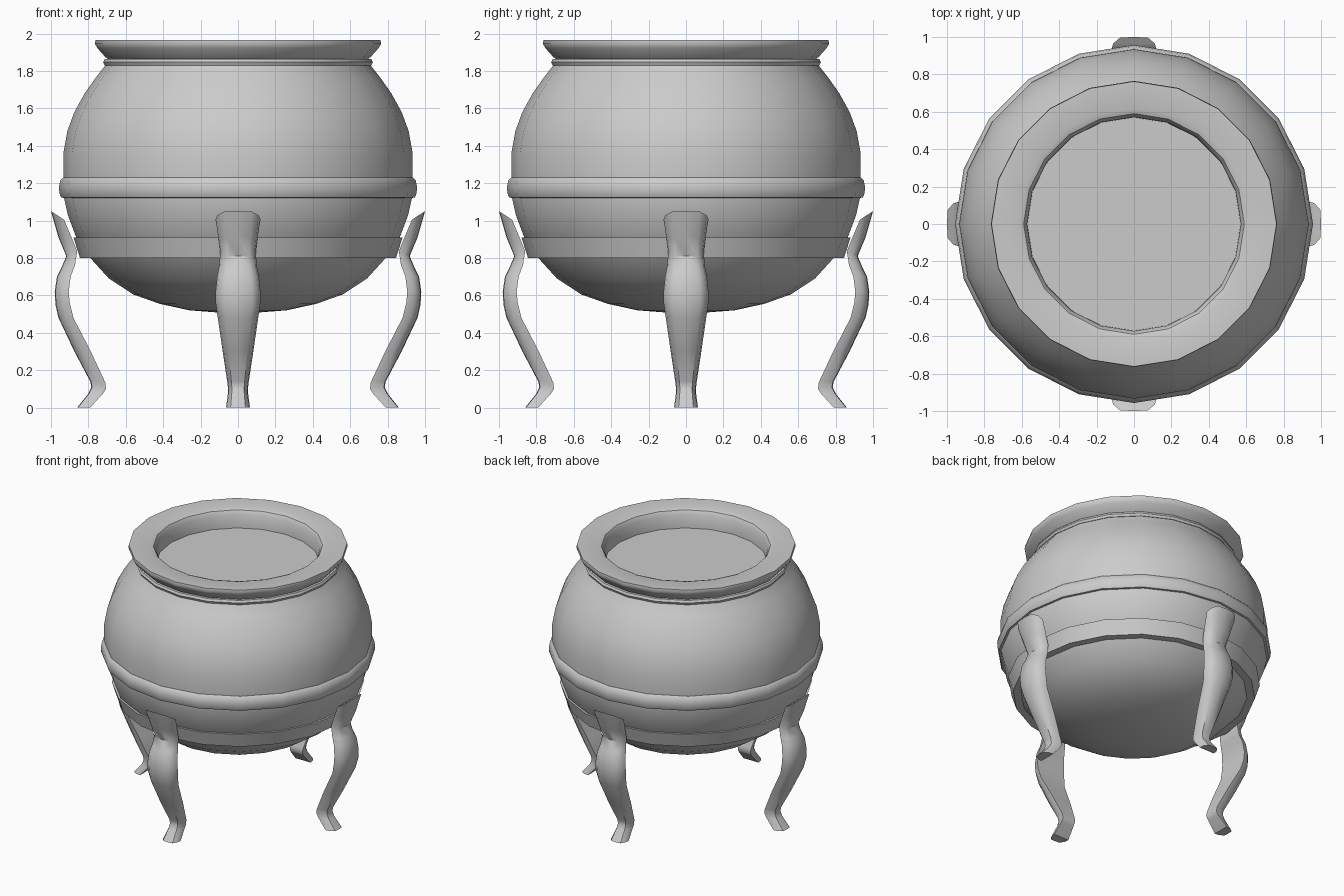
import bpy, bmesh
from math import cos, sin, pi, radians

if "Cube" in bpy.data.objects:
    bpy.data.objects.remove(bpy.data.objects["Cube"])

SEG = 20


def finish(name, bm, angle=38):
    bmesh.ops.remove_doubles(bm, verts=bm.verts, dist=1e-5)
    bmesh.ops.recalc_face_normals(bm, faces=bm.faces)
    me = bpy.data.meshes.new(name)
    bm.to_mesh(me)
    bm.free()
    ob = bpy.data.objects.new(name, me)
    bpy.context.collection.objects.link(ob)
    bpy.ops.object.select_all(action='DESELECT')
    ob.select_set(True)
    bpy.context.view_layer.objects.active = ob
    bpy.ops.object.shade_smooth_by_angle(angle=radians(angle))
    return ob


def lathe(name, profile, closed=False):
    """Spin an (r, z) profile round the z axis."""
    bm = bmesh.new()
    rings = []
    for r, z in profile:
        if r == 0:
            rings.append([bm.verts.new((0, 0, z))] * SEG)
        else:
            rings.append([bm.verts.new((r * cos(2 * pi * i / SEG), r * sin(2 * pi * i / SEG), z))
                          for i in range(SEG)])
    pairs = list(zip(rings, rings[1:]))
    if closed:
        pairs.append((rings[-1], rings[0]))
    for a, b in pairs:
        for i in range(SEG):
            j = (i + 1) % SEG
            quad = list(dict.fromkeys((a[i], a[j], b[j], b[i])))
            bm.faces.new(quad)
    return finish(name, bm)


# Round belly of the pot
lathe("pot_body", [
    (0, 0.50), (0.26, 0.52), (0.42, 0.555), (0.56, 0.605), (0.69, 0.69), (0.79, 0.80),
    (0.865, 0.91), (0.91, 1.03), (0.93, 1.12), (0.934, 1.23), (0.934, 1.36),
    (0.912, 1.48), (0.875, 1.58), (0.82, 1.68), (0.76, 1.765), (0.705, 1.835), (0.69, 1.87)])

# Flared rim with inner wall
lathe("rim", [
    (0.69, 1.86), (0.71, 1.875), (0.752, 1.922), (0.765, 1.945), (0.762, 1.966),
    (0.62, 1.966), (0.59, 1.955), (0.572, 1.925), (0.57, 1.82)])

# Contents filling the mouth
lathe("contents", [(0, 1.825), (0.572, 1.825)])

# Raised rings round the pot
lathe("neck_ring", [(0.69, 1.828), (0.713, 1.83), (0.721, 1.847), (0.713, 1.864), (0.68, 1.866)], True)
lathe("belly_ring", [(0.92, 1.12), (0.945, 1.123), (0.955, 1.145), (0.957, 1.18),
                     (0.95, 1.215), (0.935, 1.23), (0.92, 1.23)], True)
lathe("lower_band", [(0.77, 0.80), (0.845, 0.80), (0.88, 0.91), (0.855, 0.91)], True)

# Leg stations: outer r, outer z, inner r, inner z, half width
LEG = [
    (1.00, 1.05, 0.93, 1.005, 0.12), (0.96, 0.91, 0.89, 0.91, 0.105),
    (0.918, 0.81, 0.86, 0.835, 0.095), (0.945, 0.745, 0.872, 0.76, 0.10),
    (0.968, 0.70, 0.895, 0.70, 0.112), (0.98, 0.62, 0.905, 0.62, 0.12),
    (0.976, 0.55, 0.90, 0.56, 0.12), (0.96, 0.48, 0.88, 0.48, 0.108),
    (0.875, 0.30, 0.787, 0.30, 0.082), (0.79, 0.14, 0.71, 0.135, 0.057),
    (0.784, 0.11, 0.706, 0.10, 0.053), (0.80, 0.075, 0.722, 0.075, 0.054),
    (0.86, 0.0, 0.79, 0.0, 0.064)]
# D-shaped section: (side, depth) fractions
SECTION = [(-1, 0), (-0.93, 0.5), (-0.62, 0.95), (0, 1), (0.62, 0.95), (0.93, 0.5), (1, 0)]

for k, side in enumerate(("right", "back", "left", "front")):
    c, s = cos(k * pi / 2), sin(k * pi / 2)
    bm = bmesh.new()
    rows = []
    for ro, zo, ri, zi, w in LEG:
        row = []
        for u, d in SECTION:
            x, y, z = ri + (ro - ri) * d, u * w, zi + (zo - zi) * d
            row.append(bm.verts.new((x * c - y * s, x * s + y * c, z)))
        rows.append(row)
    n = len(SECTION)
    for a, b in zip(rows, rows[1:]):
        for i in range(n):
            j = (i + 1) % n
            bm.faces.new((a[i], a[j], b[j], b[i]))
    bm.faces.new(rows[0])
    bm.faces.new(rows[-1])
    finish(side + "_leg", bm, 45)
